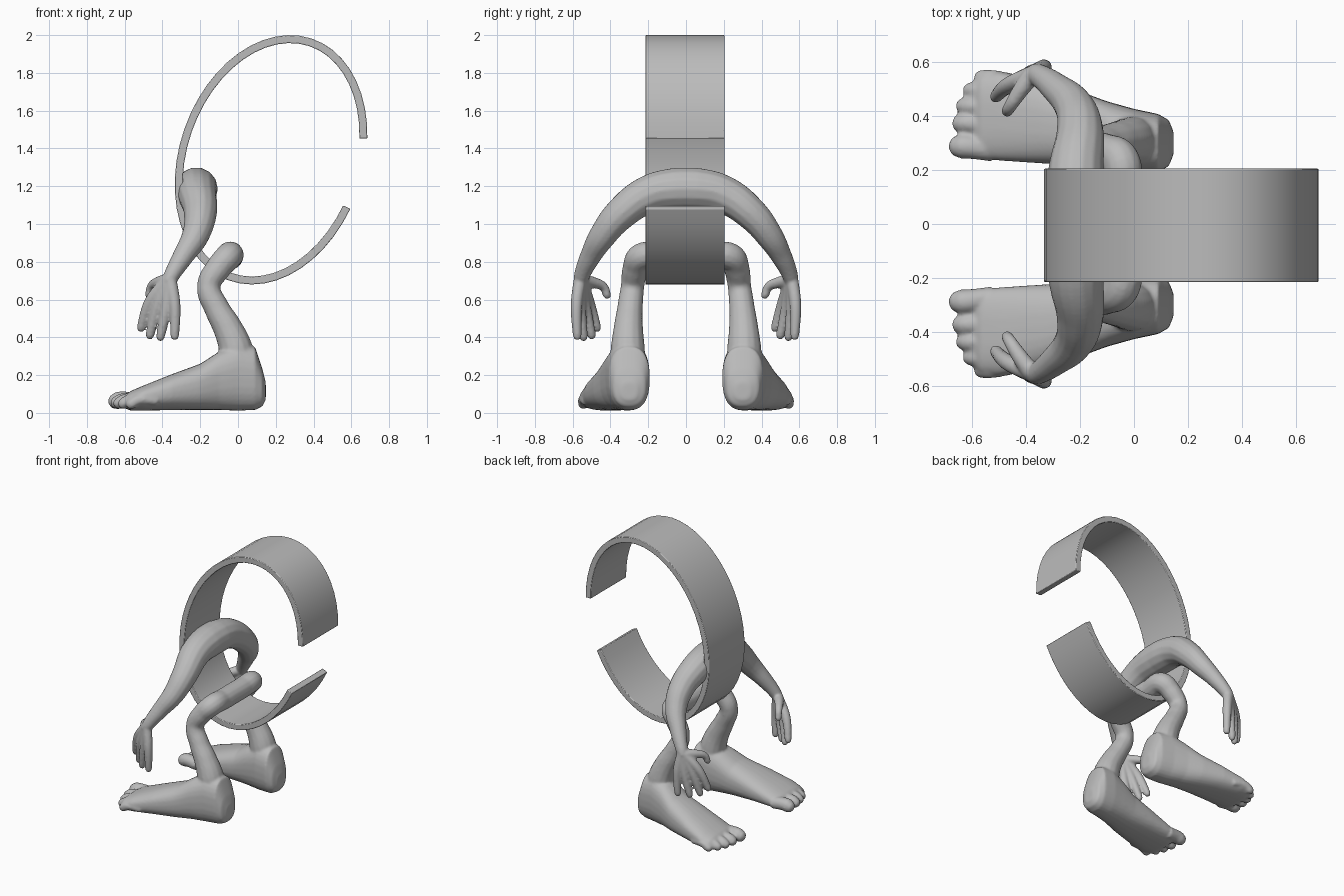
import bpy, bmesh
from math import sin, cos, pi, radians
from mathutils import Vector

cube = bpy.data.objects.get("Cube")
if cube:
    bpy.data.objects.remove(cube)

grey = bpy.data.materials.new("plain grey")
grey.use_nodes = True
grey.diffuse_color = (0.5, 0.5, 0.5, 1)
grey.node_tree.nodes["Principled BSDF"].inputs["Base Color"].default_value = (0.5, 0.5, 0.5, 1)


def activate(objs):
    bpy.ops.object.select_all(action='DESELECT')
    for o in objs:
        o.select_set(True)
    bpy.context.view_layer.objects.active = objs[0]


def tube(points):
    """Smooth round tube through (x, y, z, radius) points."""
    cu = bpy.data.curves.new("tube", 'CURVE')
    cu.dimensions = '3D'
    cu.bevel_depth = 1
    cu.bevel_resolution = 5
    cu.use_fill_caps = True
    sp = cu.splines.new('BEZIER')
    sp.resolution_u = 8
    sp.bezier_points.add(len(points) - 1)
    for bp, p in zip(sp.bezier_points, points):
        bp.co, bp.radius = p[:3], p[3]
        bp.handle_left_type = bp.handle_right_type = 'AUTO'
    ob = bpy.data.objects.new("tube", cu)
    bpy.context.collection.objects.link(ob)
    return ob


def digit(points):
    """Tube with a rounded tip."""
    a, b = Vector(points[-2][:3]), Vector(points[-1][:3])
    r = points[-1][3]
    d = (b - a).normalized()
    tips = [(*(b - d * r * (1 - s)), r * k) for s, k in ((0, 1), (0.7, 0.75), (1, 0.25))]
    return tube(points[:-1] + tips)


def mesh_object(name, bm):
    bmesh.ops.recalc_face_normals(bm, faces=bm.faces)
    me = bpy.data.meshes.new(name)
    bm.to_mesh(me)
    bm.free()
    ob = bpy.data.objects.new(name, me)
    bpy.context.collection.objects.link(ob)
    return ob


def foot_body(sections, n=28):
    """Loft of rounded sections (x, y, half width, bottom, top)."""
    bm = bmesh.new()
    rings = []
    for x, y, w, lo, hi in sections:
        ring = []
        for i in range(n):
            c, s = cos(2 * pi * i / n), sin(2 * pi * i / n)
            py = abs(c) ** 0.8 * (1 if c > 0 else -1)
            pz = abs(s) ** 0.8 * (1 if s > 0 else -1)
            ring.append(bm.verts.new((x, y + w * py, (lo + hi) / 2 + (hi - lo) / 2 * pz)))
        rings.append(ring)
    for a, b in zip(rings, rings[1:]):
        for i in range(n):
            j = (i + 1) % n
            bm.faces.new((a[i], a[j], b[j], b[i]))
    bm.faces.new(rings[0])
    bm.faces.new(rings[-1])
    return mesh_object("foot", bm)


def fuse(name, parts, voxel, smooth):
    """Join the parts, mirror them across y and blend into one skin."""
    activate(parts)
    bpy.ops.object.convert(target='MESH')
    parts = list(bpy.context.selected_objects)
    activate(parts)
    bpy.ops.object.join()
    ob = bpy.context.view_layer.objects.active
    ob.name = ob.data.name = name
    m = ob.modifiers.new("mirror", 'MIRROR')
    m.use_axis = (False, True, False)
    m.use_mirror_merge = False
    m = ob.modifiers.new("blend", 'REMESH')
    m.mode, m.voxel_size, m.use_smooth_shade = 'VOXEL', voxel, True
    m = ob.modifiers.new("soften", 'SMOOTH')
    m.factor, m.iterations = 0.5, smooth
    ob.data.materials.clear()
    ob.data.materials.append(grey)
    return ob


# Open band: a slanted ellipse swept along y
bm = bmesh.new()
count, start, sweep = 44, -0.03, 2 * pi - 0.575
rows = []
for i in range(count + 1):
    t = start + sweep * i / count
    p = Vector((0.175 + 0.51 * cos(t), 0, 1.34 + 0.66 * sin(t + 0.2)))
    normal = Vector((0.66 * cos(t + 0.2), 0, 0.51 * sin(t))).normalized()
    q = p - normal * 0.042
    rows.append([bm.verts.new((v.x, y, v.z)) for v, y in
                 ((p, -0.215), (p, 0.205), (q, 0.205), (q, -0.215))])
for a, b in zip(rows, rows[1:]):
    for k in range(4):
        bm.faces.new((a[k], a[k - 1], b[k - 1], b[k]))
bm.faces.new(rows[0])
bm.faces.new(rows[-1])
band = mesh_object("open_band", bm)
band.data.materials.append(grey)
bevel = band.modifiers.new("edge", 'BEVEL')
bevel.width, bevel.segments, bevel.angle_limit = 0.004, 2, radians(50)
activate([band])
bpy.ops.object.shade_smooth_by_angle(angle=radians(35))

# Arms: one arch ending in two hands
arms = [tube([(-0.22, -0.06, 1.185, 0.113), (-0.22, 0.06, 1.185, 0.113), (-0.215, 0.2, 1.155, 0.103),
              (-0.2, 0.35, 1.05, 0.087), (-0.225, 0.44, 0.94, 0.073),
              (-0.29, 0.505, 0.83, 0.056), (-0.35, 0.55, 0.73, 0.043),
              (-0.37, 0.56, 0.69, 0.036)])]
wrist = (-0.36, 0.56, 0.715, 0.034)
fingers = [((-0.465, 0.515, 0.59), (-0.52, 0.465, 0.43)),
           ((-0.425, 0.535, 0.57), (-0.472, 0.495, 0.39)),
           ((-0.38, 0.56, 0.56), (-0.415, 0.54, 0.38)),
           ((-0.335, 0.58, 0.57), (-0.335, 0.575, 0.385))]
for knuckle, tip in fingers:
    arms.append(digit([wrist, (*knuckle, 0.031), (*tip, 0.023)]))
arms.append(digit([(-0.38, 0.55, 0.70, 0.035), (-0.425, 0.49, 0.69, 0.03),
                   (-0.46, 0.435, 0.665, 0.024), (-0.475, 0.41, 0.605, 0.022)]))
fuse("arms_and_hands", arms, 0.008, 4)

# Legs: a cross bar, bent shins and long feet
legs = [tube([(-0.045, -0.06, 0.828, 0.072), (-0.045, 0.12, 0.828, 0.072), (-0.05, 0.235, 0.828, 0.072),
              (-0.105, 0.268, 0.765, 0.068), (-0.155, 0.283, 0.67, 0.062),
              (-0.11, 0.297, 0.55, 0.068), (-0.055, 0.305, 0.45, 0.078),
              (-0.015, 0.308, 0.35, 0.09), (0.01, 0.308, 0.2, 0.1)])]
legs.append(foot_body([(0.147, 0.3, 0.04, 0.07, 0.16), (0.13, 0.3, 0.085, 0.035, 0.23),
                       (0.09, 0.3, 0.108, 0.015, 0.35), (0.0, 0.31, 0.117, 0.012, 0.37),
                       (-0.1, 0.33, 0.125, 0.015, 0.325), (-0.2, 0.355, 0.137, 0.015, 0.26),
                       (-0.35, 0.38, 0.155, 0.015, 0.205), (-0.5, 0.4, 0.165, 0.012, 0.145),
                       (-0.57, 0.4, 0.155, 0.012, 0.115), (-0.6, 0.395, 0.13, 0.025, 0.09)]))
toes = [(-0.685, 0.288, 0.046), (-0.672, 0.373, 0.036), (-0.657, 0.437, 0.033),
        (-0.632, 0.495, 0.031), (-0.59, 0.543, 0.029)]
for x, y, r in toes:
    legs.append(digit([(x + 0.16, y - 0.015, 0.065, r * 0.9), (x + 0.06, y, 0.068, r), (x, y, r + 0.005, r)]))
fuse("legs_and_feet", legs, 0.009, 4)
